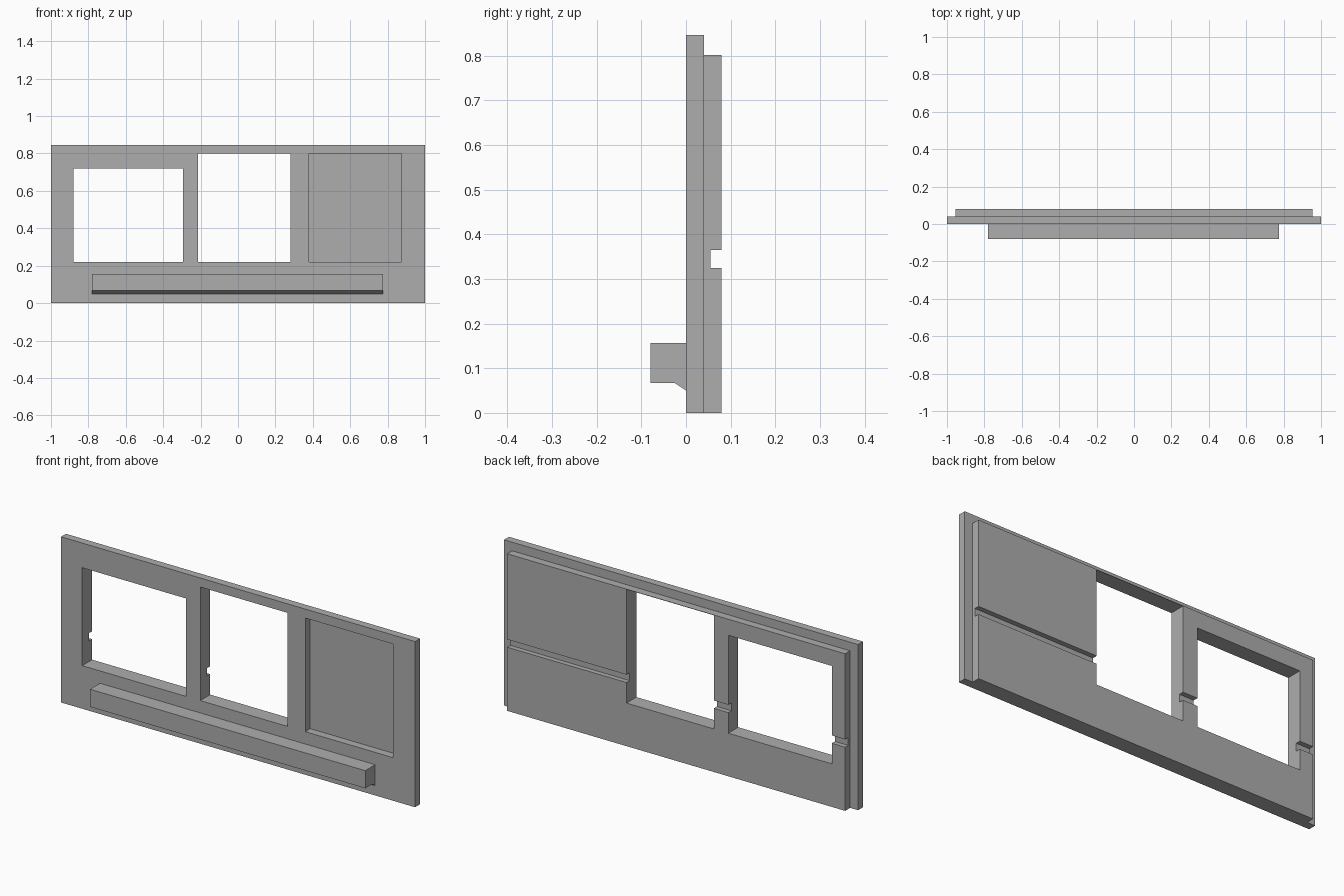
import bpy, bmesh

if "Cube" in bpy.data.objects:
    bpy.data.objects.remove(bpy.data.objects["Cube"])

grey = bpy.data.materials.new("plain_grey")
grey.diffuse_color = (0.42, 0.42, 0.42, 1)
grey.use_nodes = True
grey.node_tree.nodes["Principled BSDF"].inputs["Base Color"].default_value = grey.diffuse_color


def extrude_x(name, profile, x0, x1):
    """Solid made by sweeping a (y, z) profile from x0 to x1."""
    bm = bmesh.new()
    face = bm.faces.new([bm.verts.new((x0, y, z)) for y, z in profile])
    ext = bmesh.ops.extrude_face_region(bm, geom=[face])["geom"]
    verts = [v for v in ext if isinstance(v, bmesh.types.BMVert)]
    bmesh.ops.translate(bm, verts=verts, vec=(x1 - x0, 0, 0))
    bmesh.ops.recalc_face_normals(bm, faces=bm.faces)
    mesh = bpy.data.meshes.new(name)
    bm.to_mesh(mesh)
    bm.free()
    mesh.materials.append(grey)
    obj = bpy.data.objects.new(name, mesh)
    bpy.context.collection.objects.link(obj)
    return obj


def rect(y0, y1, z0, z1):
    return [(y0, z0), (y1, z0), (y1, z1), (y0, z1)]


def cut(obj, x0, x1, z0, z1):
    """Cut a rectangular opening right through a panel."""
    cutter = extrude_x("opening_cutter", rect(-0.2, 0.2, z0, z1), x0, x1)
    cutter.hide_render = True
    cutter.hide_viewport = False
    mod = obj.modifiers.new("opening", 'BOOLEAN')
    mod.operation, mod.solver, mod.object = 'DIFFERENCE', 'EXACT', cutter
    bpy.context.view_layer.objects.active = obj
    bpy.ops.object.modifier_apply(modifier=mod.name)
    bpy.data.objects.remove(cutter)


# Front and back layers; the back one has a horizontal groove
front = extrude_x("front_panel", rect(0, 0.04, 0, 0.846), -1, 1)
back = extrude_x("back_panel", [
    (0.04, 0), (0.08, 0), (0.08, 0.325), (0.055, 0.325),
    (0.055, 0.365), (0.08, 0.365), (0.08, 0.802), (0.04, 0.802)], -0.955, 0.955)

# Two through windows, and one recess in the front layer only
for panel in (front, back):
    cut(panel, -0.88, -0.295, 0.22, 0.72)
    cut(panel, -0.213, 0.28, 0.22, 0.80)
cut(front, 0.38, 0.875, 0.22, 0.80)

# Front rail with a sloped underside at the panel
extrude_x("front_rail", [
    (-0.08, 0.067), (-0.025, 0.067), (0, 0.05), (0, 0.157), (-0.08, 0.157)],
    -0.78, 0.775)
